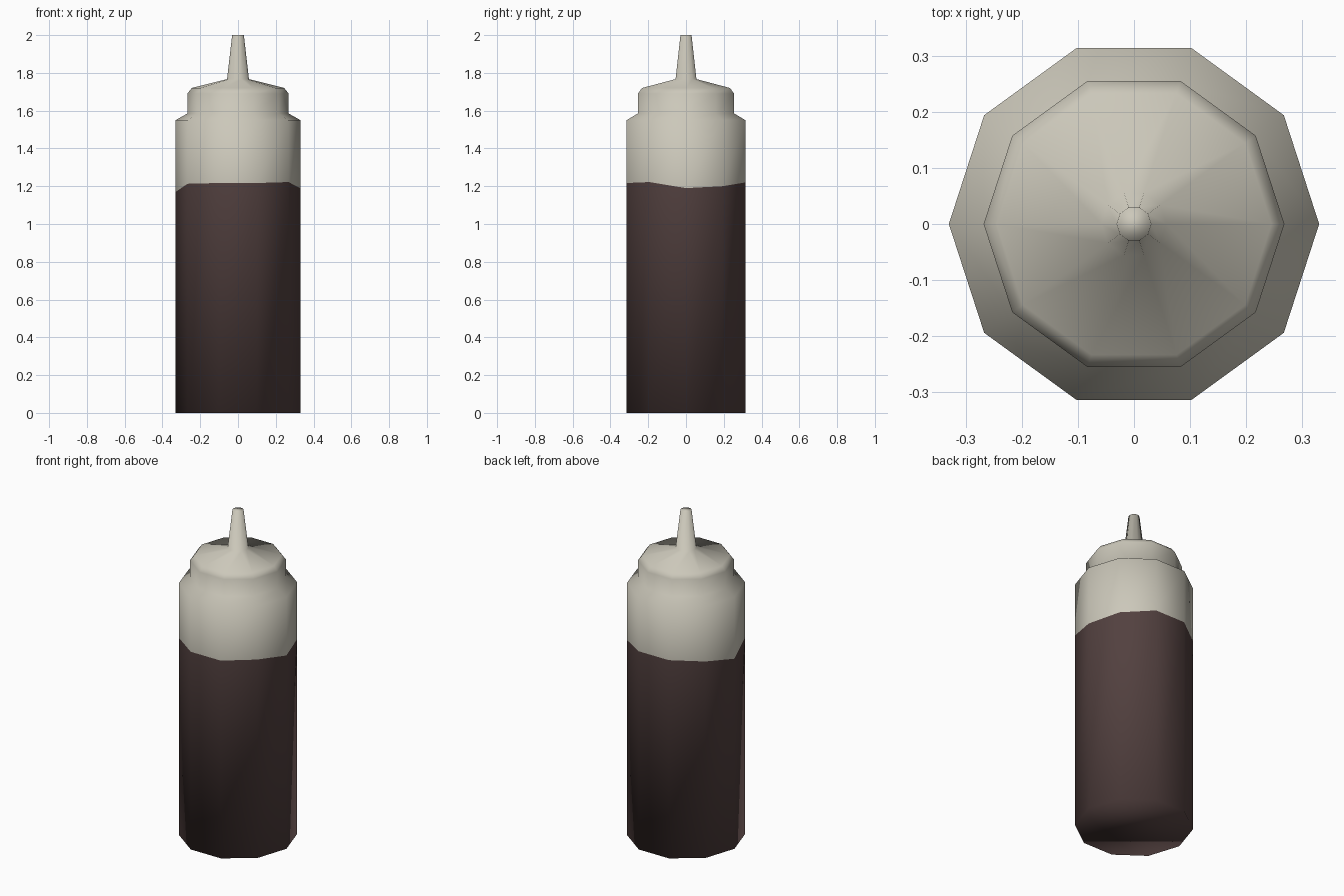
import bpy, bmesh, math

if "Cube" in bpy.data.objects:
    bpy.data.objects.remove(bpy.data.objects["Cube"])

SIDES = 10


def material(name, rgb):
    m = bpy.data.materials.new(name)
    m.diffuse_color = (*rgb, 1)
    m.use_nodes = True
    m.node_tree.nodes["Principled BSDF"].inputs["Base Color"].default_value = m.diffuse_color
    return m


cream = material("cream plastic", (0.60, 0.575, 0.49))
brown = material("dark brown sauce", (0.085, 0.052, 0.050))

# Wavy fill line: one height for each corner of the bottle
FILL = [1.19, 1.20, 1.22, 1.22, 1.21, 1.17, 1.213, 1.217, 1.217, 1.222]


def lathe(name, profile, sauce_bands=0):
    """Ten-sided turned shape; each height is a number or one value per corner."""
    bm = bmesh.new()
    rings = []
    for r, z in profile:
        ring = []
        for i in range(SIDES):
            a = 2 * math.pi * i / SIDES
            h = z[i] if isinstance(z, list) else z
            ring.append(bm.verts.new((r * math.cos(a), r * math.sin(a), h)))
        rings.append(ring)
    for k in range(len(rings) - 1):
        lo, hi = rings[k], rings[k + 1]
        for i in range(SIDES):
            j = (i + 1) % SIDES
            f = bm.faces.new((lo[i], lo[j], hi[j], hi[i]))
            f.material_index = 1 if k < sauce_bands else 0
    bottom = bm.faces.new(rings[0][::-1])
    bottom.material_index = 1 if sauce_bands else 0
    bm.faces.new(rings[-1])
    for f in bm.faces:
        f.smooth = True
    me = bpy.data.meshes.new(name)
    bm.to_mesh(me)
    bm.free()
    me.materials.append(cream)
    me.materials.append(brown)
    ob = bpy.data.objects.new(name, me)
    bpy.context.collection.objects.link(ob)
    return ob


# Bottle, filled with sauce, plus cap and nozzle in one continuous turned shape
lathe("squeeze_bottle", [
    (0.33, 0.0), (0.33, FILL), (0.33, 1.55),      # body
    (0.268, 1.585), (0.268, 1.69), (0.245, 1.72),  # shoulder and cap
    (0.058, 1.767), (0.031, 2.0),                  # cap cone and nozzle
], sauce_bands=1)
